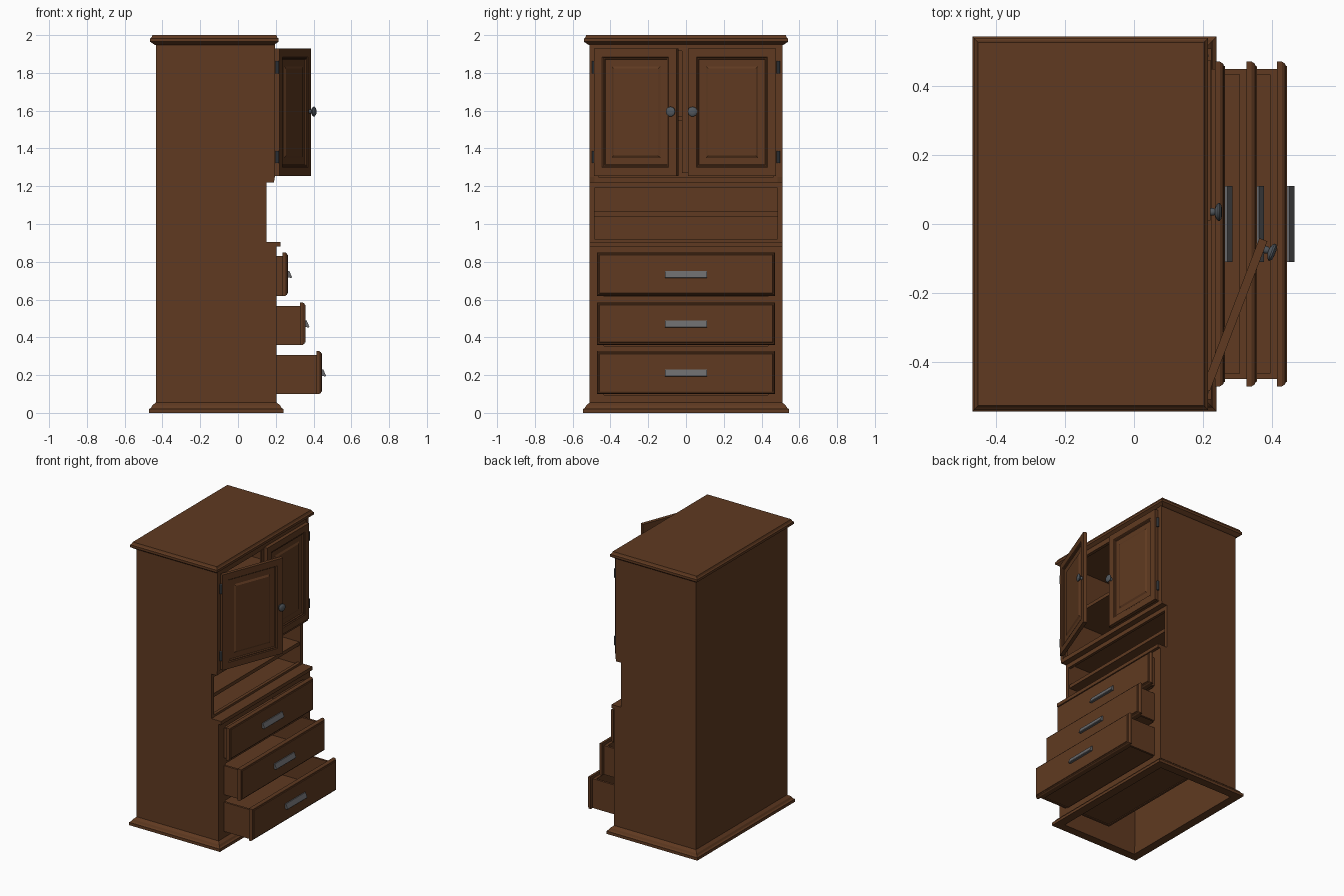
import bpy, bmesh, math
from mathutils import Vector

if "Cube" in bpy.data.objects:
    bpy.data.objects.remove(bpy.data.objects["Cube"])


def material(name, rgb):
    m = bpy.data.materials.new(name)
    m.diffuse_color = (*rgb, 1)
    m.use_nodes = True
    m.node_tree.nodes["Principled BSDF"].inputs["Base Color"].default_value = m.diffuse_color
    return m


WOOD = material("brown wood", (0.115, 0.042, 0.015))
STEEL = material("grey steel", (0.14, 0.14, 0.145))
IRON = material("dark iron", (0.085, 0.097, 0.11))


def finish(name, bm, mat):
    bmesh.ops.recalc_face_normals(bm, faces=bm.faces)
    me = bpy.data.meshes.new(name)
    bm.to_mesh(me)
    bm.free()
    me.materials.append(mat)
    ob = bpy.data.objects.new(name, me)
    bpy.context.collection.objects.link(ob)
    return ob


def loft(name, rings, mat, caps=True):
    """Skin a list of point rings; without caps the last ring joins the first."""
    bm = bmesh.new()
    vs = [[bm.verts.new(p) for p in r] for r in rings]
    n = len(vs[0])
    pairs = list(zip(vs, vs[1:])) + ([] if caps else [(vs[-1], vs[0])])
    for a, b in pairs:
        for i in range(n):
            j = (i + 1) % n
            bm.faces.new((a[i], a[j], b[j], b[i]))
    if caps:
        bm.faces.new(vs[0])
        bm.faces.new(vs[-1])
    return finish(name, bm, mat)


def nested(name, rect, levels, place, mat, caps=True):
    """Rectangle outlines at (inset, depth) levels, mapped to space by place(a, b, d)."""
    a0, a1, b0, b1 = rect
    rings = [[place(a, b, d) for a, b in ((a0 + i, b0 + i), (a1 - i, b0 + i),
                                          (a1 - i, b1 - i), (a0 + i, b1 - i))]
             for i, d in levels]
    return loft(name, rings, mat, caps)


def boxes(name, items, mat):
    bm = bmesh.new()
    for x0, x1, y0, y1, z0, z1 in items:
        vs = bmesh.ops.create_cube(bm, size=1)["verts"]
        for v in vs:
            v.co = ((x0 + x1) / 2 + v.co.x * (x1 - x0),
                    (y0 + y1) / 2 + v.co.y * (y1 - y0),
                    (z0 + z1) / 2 + v.co.z * (z1 - z0))
    return finish(name, bm, mat)


def prism(name, prof, y0, y1, mat):
    return loft(name, [[(x, y, z) for x, z in prof] for y in (y0, y1)], mat)


def flat(a, b, d):
    return (a, b, d)


# carcass sides with the stepped front outline
side = [(-0.435, 0.01), (0.205, 0.01), (0.205, 0.88), (0.15, 0.88), (0.15, 1.22),
        (0.19, 1.22), (0.195, 1.25), (0.195, 1.955), (-0.435, 1.955)]
for label, s in (("left", -1), ("right", 1)):
    prism(label + "_side", side, s * 0.485, s * 0.51, WOOD)

boxes("back_panel", [(-0.435, -0.415, -0.485, 0.485, 0.01, 1.955)], WOOD)

# shelves and boards
boxes("counter_board", [(-0.415, 0.15, -0.485, 0.485, 0.88, 0.905),
                        (0.15, 0.225, -0.51, 0.51, 0.88, 0.905)], WOOD)
boxes("niche_shelf", [(-0.415, 0.14, -0.485, 0.485, 1.04, 1.065)], WOOD)
boxes("niche_top_rail", [(0.13, 0.15, -0.485, 0.485, 1.19, 1.225)], WOOD)
boxes("niche_floor_rail", [(0.125, 0.148, -0.485, 0.485, 0.905, 0.92)], WOOD)
boxes("cupboard_floor", [(-0.415, 0.19, -0.485, 0.485, 1.22, 1.25)], WOOD)
boxes("cupboard_shelf", [(-0.415, 0.16, -0.485, 0.485, 1.545, 1.57)], WOOD)

# face frames
boxes("lower_face_frame",
      [(0.18, 0.205, s * 0.46 - 0.0255, s * 0.46 + 0.0255, 0.01, 0.88) for s in (-1, 1)] +
      [(0.181, 0.204, -0.485, 0.485, a, b) for a, b in
       ((0.01, 0.095), (0.312, 0.355), (0.572, 0.615), (0.835, 0.88))], WOOD)
boxes("upper_face_frame",
      [(0.17, 0.194, s * 0.475 - 0.012, s * 0.475 + 0.012, 1.25, 1.955) for s in (-1, 1)] +
      [(0.171, 0.193, -0.485, 0.485, 1.915, 1.955)], WOOD)

# crown and base mouldings
nested("crown", (-0.435, 0.185, -0.51, 0.51),
       [(-0.005, 1.948), (-0.013, 1.953), (-0.03, 1.965), (-0.03, 1.982),
        (-0.023, 1.988), (-0.018, 2.0), (-0.01, 2.0)], flat, WOOD)
nested("base_moulding", (-0.435, 0.205, -0.51, 0.51),
       [(0.025, 0), (-0.035, 0), (-0.035, 0.02), (-0.025, 0.027), (-0.018, 0.04),
        (-0.006, 0.05), (0, 0.055), (0.025, 0.055)], flat, WOOD, caps=False)

# drawers: bevelled front, open box and pull
for label, xf, z0, z1 in (("top", 0.265, 0.62, 0.85), ("middle", 0.357, 0.36, 0.585),
                          ("bottom", 0.445, 0.1, 0.327)):
    nested(label + "_drawer_front", (-0.472, 0.472, z0, z1),
           [(0, xf - 0.03), (0, xf - 0.015), (0.006, xf - 0.006), (0.012, xf - 0.004),
            (0.014, xf)], lambda a, b, d: (d, a, b), WOOD)
    fx, bx, top = xf - 0.03, xf - 0.61, z1 - 0.02
    boxes(label + "_drawer_box",
          [(bx, fx, -0.45, -0.435, z0, top), (bx, fx, 0.435, 0.45, z0, top),
           (fx - 0.02, fx, -0.435, 0.435, z0, top), (bx, bx + 0.015, -0.435, 0.435, z0, top),
           (bx + 0.015, fx - 0.02, -0.435, 0.435, z0 + 0.005, z0 + 0.018)], WOOD)
    zc = (z0 + z1) / 2 - 0.003
    prism(label + "_drawer_pull",
          [(xf - 0.002, zc + 0.019), (xf + 0.007, zc + 0.019), (xf + 0.021, zc - 0.014),
           (xf + 0.018, zc - 0.018), (xf - 0.002, zc - 0.014)], -0.11, 0.11, STEEL)

# doors: raised panel on both faces, knob, hinges
DOOR = [(0.105, 0.007), (0.095, 0.009), (0.062, 0.009), (0.05, 0), (0, 0), (0, 0.025),
        (0.045, 0.025), (0.05, 0.02), (0.056, 0.02), (0.06, 0.013), (0.095, 0.013),
        (0.107, 0.02)]
KNOB = [(0.011, -0.002), (0.011, 0.008), (0.009, 0.013), (0.02, 0.017), (0.026, 0.022),
        (0.026, 0.027), (0.02, 0.032), (0.009, 0.034)]
UP = Vector((0, 0, 1))
for label, s, ang in (("left", -1, math.radians(21)), ("right", 1, 0)):
    hinge = Vector((0.197, s * 0.477, 0))
    along = Vector((math.sin(ang), -s * math.cos(ang), 0))
    out = Vector((math.cos(ang), s * math.sin(ang), 0))

    def place(a, b, d):
        return hinge + along * a + out * d + UP * b

    nested(label + "_door", (0, 0.467, 1.255, 1.93), DOOR, place, WOOD)
    rings = [[place(0.442 + r * math.cos(t), 1.595 + r * math.sin(t), 0.025 + d)
              for t in (k * math.tau / 20 for k in range(20))] for r, d in KNOB]
    knob = loft(label + "_knob", rings, IRON)
    bpy.context.view_layer.objects.active = knob
    knob.select_set(True)
    bpy.ops.object.shade_smooth_by_angle(angle=math.radians(40))
    knob.select_set(False)
    for n, zc in (("upper", 1.83), ("lower", 1.355)):
        rings = [[(0.208 + 0.009 * math.cos(t), s * 0.489 + 0.009 * math.sin(t), z)
                  for t in (k * math.tau / 10 for k in range(10))]
                 for z in (zc - 0.032, zc + 0.032)]
        loft(f"{label}_{n}_hinge", rings, IRON)

# overlap strip behind the meeting edge of the closed door
boxes("door_stop_strip", [(0.185, 0.197, -0.02, 0.03, 1.27, 1.92)], WOOD)
